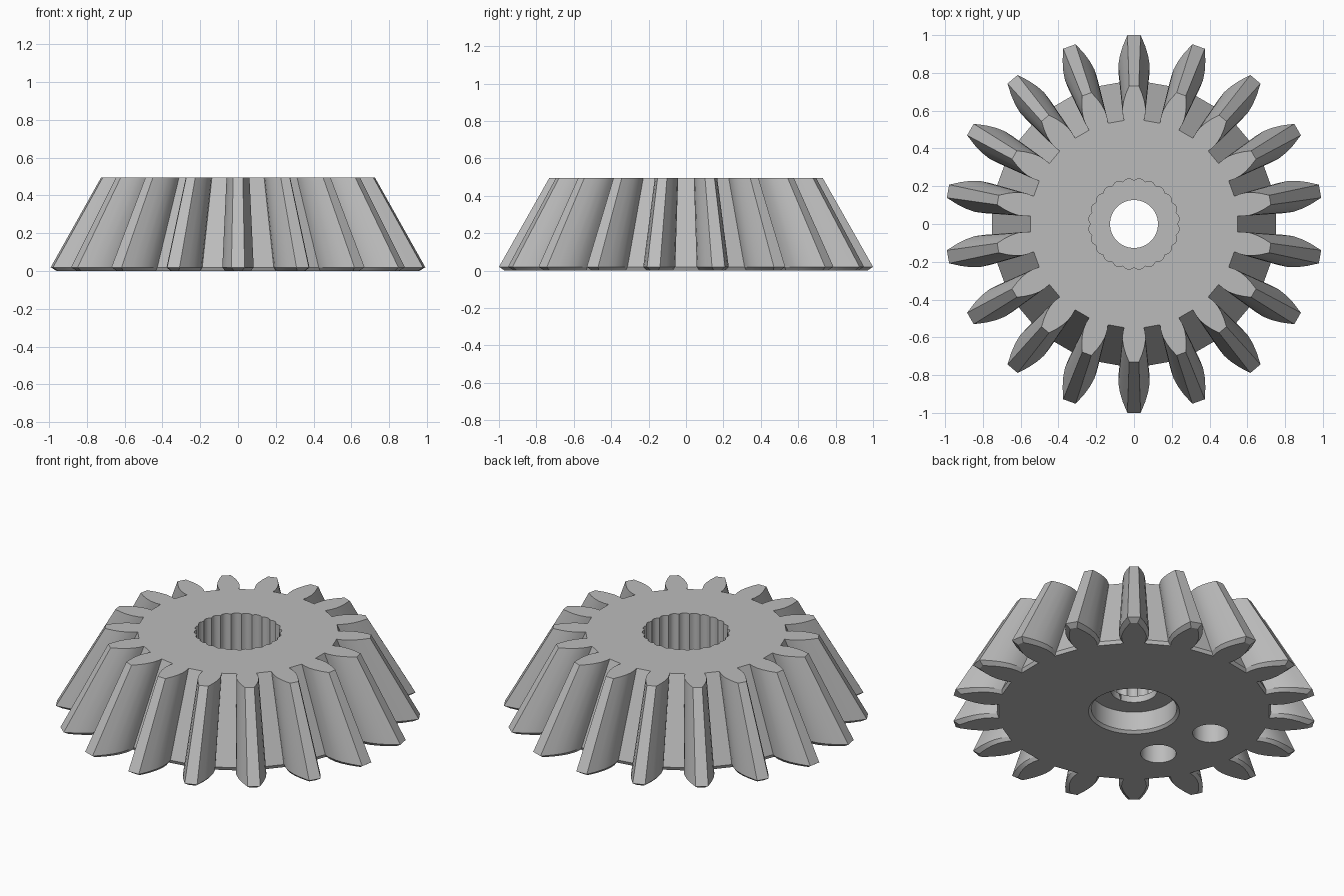
import bpy, bmesh, math

if "Cube" in bpy.data.objects:
    bpy.data.objects.remove(bpy.data.objects["Cube"], do_unlink=True)

TEETH = 18
HEIGHT = 0.495
TAU = 2 * math.pi

steel = bpy.data.materials.new("plain_grey")
steel.use_nodes = True
steel.diffuse_color = (0.5, 0.5, 0.5, 1)
steel.node_tree.nodes["Principled BSDF"].inputs["Base Color"].default_value = (0.5, 0.5, 0.5, 1)


def loft(name, rings):
    """Closed solid through a stack of matching (outline, z) rings."""
    bm = bmesh.new()
    loops = [[bm.verts.new((x, y, z)) for x, y in pts] for pts, z in rings]
    n = len(loops[0])
    for low, high in zip(loops, loops[1:]):
        for i in range(n):
            j = (i + 1) % n
            bm.faces.new((low[i], low[j], high[j], high[i]))
    bm.faces.new(loops[0][::-1])
    bm.faces.new(loops[-1])
    bmesh.ops.recalc_face_normals(bm, faces=bm.faces)
    mesh = bpy.data.meshes.new(name)
    bm.to_mesh(mesh)
    bm.free()
    mesh.materials.append(steel)
    obj = bpy.data.objects.new(name, mesh)
    bpy.context.collection.objects.link(obj)
    return obj


def circle(radius, cx=0, cy=0, n=64):
    return [(cx + radius * math.cos(TAU * i / n), cy + radius * math.sin(TAU * i / n))
            for i in range(n)]


# Tooth flank: distance from axis, half width
FLANK = [(0.75, 0.072), (0.79, 0.081), (0.84, 0.083),
         (0.89, 0.075), (0.94, 0.060), (1.0, 0.035)]


def gear_outline(scale=1, inset=0):
    half = [(r - inset * (0.2 + 3.2 * (r - 0.75)), w - inset * 0.5) for r, w in FLANK]
    tooth = [(r, -w) for r, w in half] + [(r, w) for r, w in reversed(half)]
    pts = []
    for k in range(TEETH):
        a = TAU / 4 + TAU * k / TEETH
        c, s = math.cos(a) * scale, math.sin(a) * scale
        pts += [(r * c - w * s, r * s + w * c) for r, w in tooth]
    return pts


# Tapered gear body with a chamfered lower edge
gear = loft("bevel_gear", [(gear_outline(inset=0.03), 0),
                           (gear_outline(), 0.02),
                           (gear_outline(0.731), HEIGHT)])

# Scalloped upper bore
SCALLOPS, STEPS = 24, 6
fluted = []
for i in range(SCALLOPS * STEPS):
    a = TAU * i / (SCALLOPS * STEPS)
    r = 0.228 + 0.013 * abs(math.sin(a * SCALLOPS / 2))
    fluted.append((r * math.cos(a), r * math.sin(a)))

cutters = [
    loft("fluted_bore", [(fluted, 0.17), (fluted, 0.6)]),
    loft("shaft_hole", [(circle(0.127), 0.05), (circle(0.127), 0.3)]),
    loft("counterbore", [(circle(0.27), -0.02), (circle(0.235), 0.015), (circle(0.235), 0.13)]),
]
# Two blind holes in the underside
for angle in (170, 214):
    a = math.radians(angle)
    ring = circle(0.098, 0.485 * math.cos(a), 0.485 * math.sin(a), 40)
    cutters.append(loft("blind_hole", [(ring, -0.1), (ring, 0.25)]))

bpy.context.view_layer.objects.active = gear
for cutter in cutters:
    cutter.hide_render = True
    mod = gear.modifiers.new("cut", "BOOLEAN")
    mod.operation = "DIFFERENCE"
    mod.solver = "EXACT"
    mod.object = cutter
    bpy.ops.object.modifier_apply(modifier=mod.name)
    bpy.data.objects.remove(cutter, do_unlink=True)

bpy.ops.object.select_all(action="DESELECT")
gear.select_set(True)
bpy.ops.object.shade_smooth_by_angle(angle=math.radians(26))
